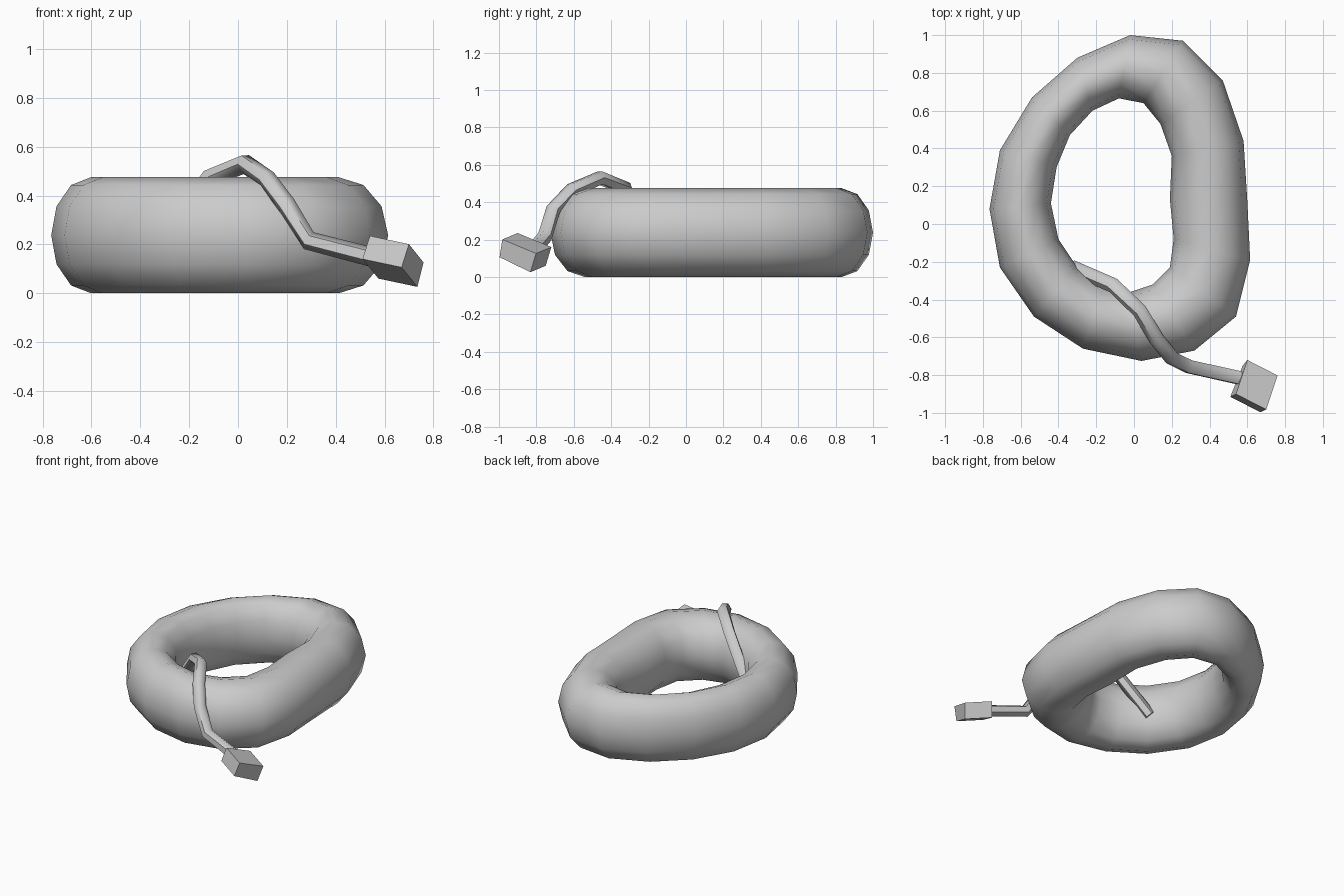
import bpy
import bmesh
from math import sin, cos, tau
from mathutils import Vector

cube = bpy.data.objects.get("Cube")
if cube:
    bpy.data.objects.remove(cube)

grey = bpy.data.materials.new("plain_grey")
grey.use_nodes = True
colour = (0.6, 0.6, 0.6, 1)
grey.diffuse_color = colour
grey.node_tree.nodes["Principled BSDF"].inputs["Base Color"].default_value = colour


def loft(name, sections, closed=False):
    """Skin a row of equal-sided sections into one smooth object."""
    bm = bmesh.new()
    rows = [[bm.verts.new(p) for p in section] for section in sections]
    pairs = list(zip(rows, rows[1:]))
    if closed:
        pairs.append((rows[-1], rows[0]))
    else:
        bm.faces.new(rows[0])
        bm.faces.new(rows[-1])
    for a, b in pairs:
        for i in range(len(a)):
            j = (i + 1) % len(a)
            bm.faces.new((a[i], a[j], b[j], b[i]))
    bmesh.ops.recalc_face_normals(bm, faces=bm.faces)
    mesh = bpy.data.meshes.new(name)
    bm.to_mesh(mesh)
    bm.free()
    obj = bpy.data.objects.new(name, mesh)
    bpy.context.collection.objects.link(obj)
    mesh.materials.append(grey)
    bpy.ops.object.select_all(action="DESELECT")
    obj.select_set(True)
    bpy.context.view_layer.objects.active = obj
    bpy.ops.object.shade_smooth_by_angle(angle=tau / 6)
    return obj


def oval(centre, side, up, count):
    """Points of an oval spanned by two half-axis vectors."""
    return [centre + side * cos(tau * i / count) + up * sin(tau * i / count)
            for i in range(count)]


# Padded ring: outer and inner outline points, paired station by station
outer = [(-.02, 1), (.26, .97), (.47, .76), (.58, .44), (.6, .12), (.615, -.19),
         (.54, -.49), (.32, -.67), (.04, -.725), (-.27, -.66), (-.53, -.49),
         (-.71, -.23), (-.765, .08), (-.71, .39), (-.54, .67), (-.3, .88)]
inner = [(-.08, .665), (.05, .64), (.14, .53), (.2, .36), (.19, .13), (.21, -.08),
         (.19, -.23), (.1, -.32), (-.02, -.36), (-.16, -.32), (-.3, -.23),
         (-.4, -.08), (-.44, .11), (-.41, .3), (-.34, .47), (-.22, .6)]
half_height = 0.2375
sections = []
for o, i in zip(outer, inner):
    o, i = Vector((*o, half_height)), Vector((*i, half_height))
    sections.append(oval((o + i) / 2, (o - i) / 2, Vector((0, 0, half_height)), 12))
loft("padded_ring", sections, closed=True)

# Strap: climbs the inner wall, crosses the top and hangs over the front
path = [Vector(p) for p in (
    (-.33, -.23, .18), (-.11, -.325, .475), (.03, -.46, .53), (.12, -.61, .465),
    (.2, -.71, .36), (.29, -.755, .215), (.56, -.815, .145))]
strap_radius = 0.04
sections = []
side = Vector((0.5, 1, 0))
for k, point in enumerate(path):
    before, after = path[max(k - 1, 0)], path[min(k + 1, len(path) - 1)]
    along = (after - before).normalized()
    side = (side - along * side.dot(along)).normalized()
    sections.append(oval(point, side * strap_radius,
                         along.cross(side) * strap_radius, 6))
loft("strap", sections)

# Block at the free end of the strap, a four-sided section pushed outward
near_end = [Vector(p) for p in (
    (.54, -.9, .235), (.6, -.72, .16), (.575, -.75, .06), (.51, -.915, .14))]
push = Vector((.16, -.082, -.034))
loft("strap_end_block", [near_end, [p + push for p in near_end]])
